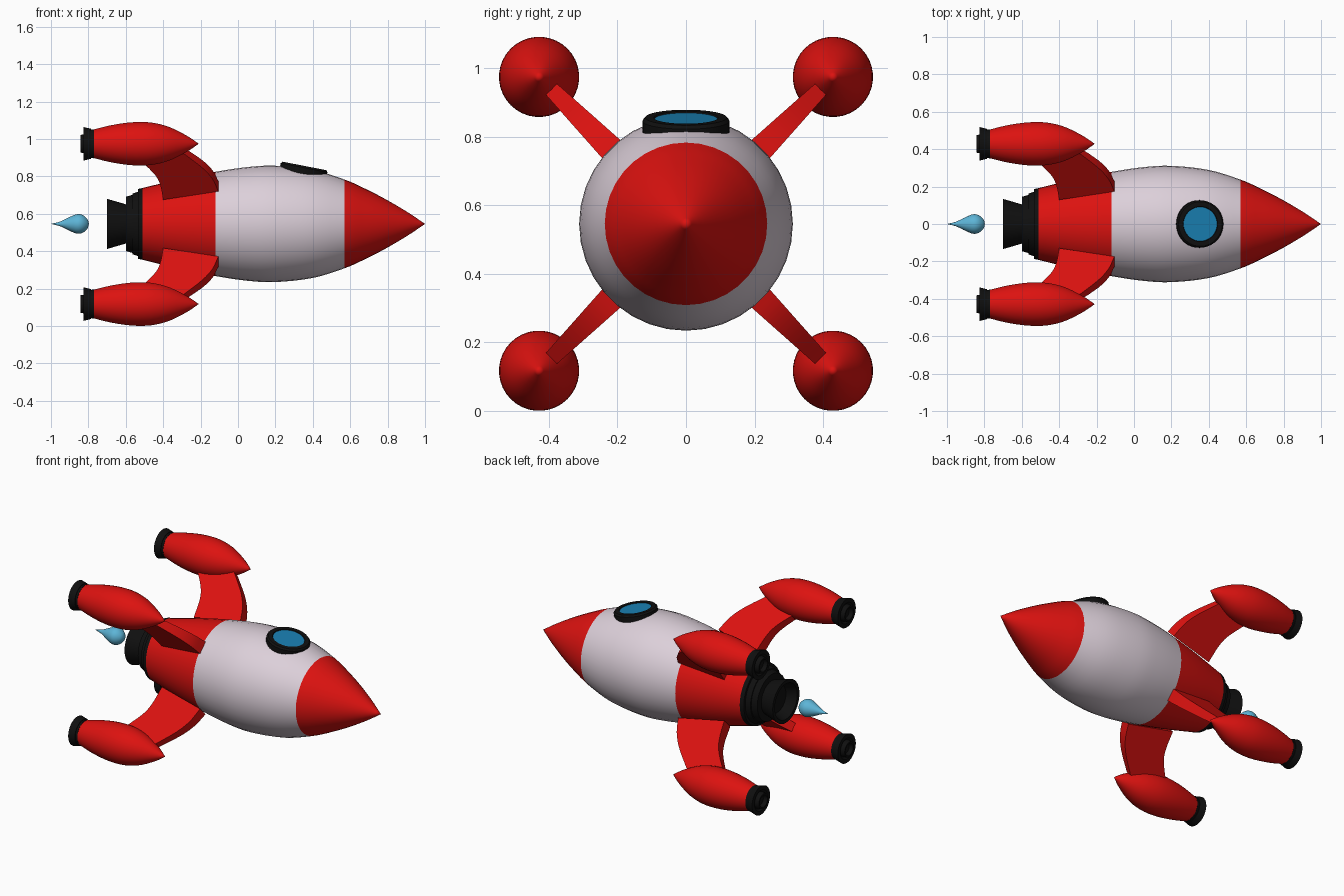
import bpy, bmesh
from math import radians, pi, sin, cos
from mathutils import Matrix, Vector

if "Cube" in bpy.data.objects:
    bpy.data.objects.remove(bpy.data.objects["Cube"])

ZC = 0.546          # height of the rocket axis
ARM = 0.606         # distance of booster axis from rocket axis
SIDES = 36


def material(name, rgb):
    m = bpy.data.materials.new(name)
    m.diffuse_color = (*rgb, 1)
    m.use_nodes = True
    m.node_tree.nodes["Principled BSDF"].inputs["Base Color"].default_value = m.diffuse_color
    return m


RED = material("red_paint", (0.72, 0.006, 0.005))
WHITE = material("white_paint", (0.72, 0.63, 0.70))
BLACK = material("black_rubber", (0.005, 0.005, 0.005))
BLUE = material("window_blue", (0.01, 0.22, 0.46))
FLAME = material("flame_blue", (0.11, 0.46, 0.68))


def spline(pts, n=4):
    """Smooth curve through a few points (Catmull-Rom)."""
    p = [Vector(q) for q in pts]
    p = [2 * p[0] - p[1]] + p + [2 * p[-1] - p[-2]]
    out = []
    for a, b, c, d in zip(p, p[1:], p[2:], p[3:]):
        for k in range(n):
            t = k / n
            out.append(0.5 * (2 * b + (c - a) * t + (2 * a - 5 * b + 4 * c - d) * t * t
                              + (3 * b - a - 3 * c + d) * t ** 3))
    return out + [p[-2]]


def loft(name, rings, mat, matrix, caps=False):
    """Skin a list of equal-length vertex rings."""
    bm = bmesh.new()
    rows = [[bm.verts.new(co) for co in ring] for ring in rings]
    n = len(rows[0])
    for a, b in zip(rows, rows[1:]):
        for j in range(n):
            k = (j + 1) % n
            bm.faces.new((a[j], b[j], b[k], a[k]))
    if caps:
        bm.faces.new(rows[0])
        bm.faces.new(rows[-1])
        bmesh.ops.recalc_face_normals(bm, faces=bm.faces)
    bmesh.ops.remove_doubles(bm, verts=bm.verts, dist=1e-5)
    me = bpy.data.meshes.new(name)
    bm.to_mesh(me)
    bm.free()
    me.materials.append(mat)
    ob = bpy.data.objects.new(name, me)
    bpy.context.collection.objects.link(ob)
    ob.matrix_world = matrix
    bpy.ops.object.select_all(action='DESELECT')
    bpy.context.view_layer.objects.active = ob
    ob.select_set(True)
    bpy.ops.object.shade_smooth_by_angle(angle=radians(30))
    return ob


def lathe(name, profile, mat, matrix):
    """Spin (x, radius) points, listed front to back, around local x."""
    ang = [2 * pi * j / SIDES for j in range(SIDES)]
    return loft(name, [[(x, r * cos(a), r * sin(a)) for a in ang] for x, r in profile], mat, matrix)


AXIS = Matrix.Translation((0, 0, ZC))

# Hull: one smooth profile cut into three painted bands
hull = spline([(1, 0), (0.9, 0.067), (0.78, 0.137), (0.67, 0.193), (0.57, 0.237), (0.4, 0.289),
               (0.2, 0.311), (0.05, 0.304), (-0.12, 0.279), (-0.3, 0.243), (-0.51, 0.192)])
lathe("nose_cone", hull[:17], RED, AXIS)
lathe("hull_middle", hull[16:33], WHITE, AXIS)
lathe("hull_tail", hull[32:], RED, AXIS)

# Stepped main nozzle with a flared, hollow bell
lathe("main_nozzle", [(-0.51, 0.192), (-0.535, 0.187), (-0.535, 0.172), (-0.565, 0.162),
                      (-0.565, 0.155), (-0.6, 0.145), (-0.6, 0.105), (-0.7, 0.134),
                      (-0.7, 0.112), (-0.64, 0.085), (-0.64, 0)], BLACK, AXIS)

# Flame drop
lathe("flame", spline([(-0.797, 0), (-0.805, 0.025), (-0.83, 0.047), (-0.86, 0.052),
                       (-0.9, 0.037), (-0.95, 0.013), (-1, 0)]), FLAME, AXIS)

# Porthole on top, tilted to follow the hull
porthole = Matrix.Translation((0.355, 0, 0.856)) @ Matrix.Rotation(-radians(79), 4, 'Y')
lathe("window_frame", [(-0.006, 0.09), (0, 0.094), (0, 0.119), (-0.01, 0.127), (-0.06, 0.127)],
      BLACK, porthole)
lathe("window_glass", [(-0.004, 0), (-0.004, 0.0915)], BLUE, porthole)

# Fin: curved blade lofted from root to tip, thinning outward
lead = spline([(-0.105, 0.285), (-0.135, 0.37), (-0.19, 0.452), (-0.29, 0.555)])
trail = spline([(-0.4, 0.225), (-0.418, 0.34), (-0.455, 0.42), (-0.56, 0.55)])


def half(r):
    return 0.041 - (r - 0.25) * 0.06


blade = [[(lx, half(lr), lr), (lx, -half(lr), lr), (tx, -half(tr), tr), (tx, half(tr), tr)]
         for (lx, lr), (tx, tr) in zip(lead, trail)]

# Four arms: fin, booster and booster nozzle
turns = [AXIS @ Matrix.Rotation(radians(45 + 90 * k), 4, 'X') for k in range(4)]
out = Matrix.Translation((0, 0, ARM))
booster = spline([(-0.21, 0), (-0.27, 0.041), (-0.36, 0.087), (-0.44, 0.11), (-0.515, 0.117),
                  (-0.6, 0.112), (-0.69, 0.097), (-0.77, 0.077)], 3)
bell = [(-0.77, 0.078), (-0.785, 0.076), (-0.785, 0.08), (-0.825, 0.09), (-0.825, 0.065),
        (-0.815, 0.052), (-0.843, 0.047), (-0.843, 0.038), (-0.82, 0.03), (-0.82, 0)]
parts = [(loft("fin_1", blade, RED, turns[0], True), Matrix()),
         (lathe("booster_1", booster, RED, turns[0] @ out), out),
         (lathe("booster_nozzle_1", bell, BLACK, turns[0] @ out), out)]
for k in (1, 2, 3):
    for ob, local in parts:
        copy = bpy.data.objects.new(ob.name[:-1] + str(k + 1), ob.data)
        bpy.context.collection.objects.link(copy)
        copy.matrix_world = turns[k] @ local
